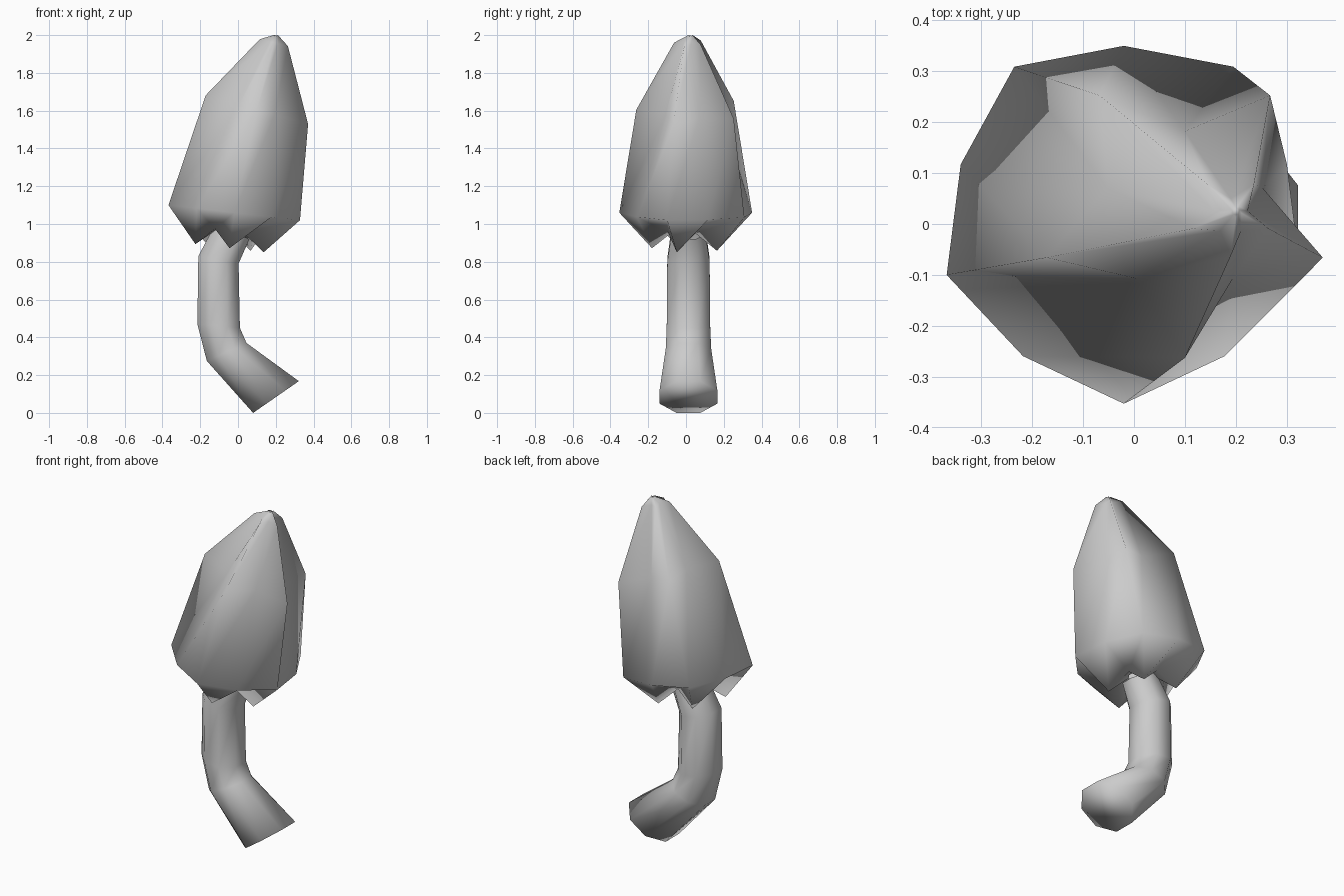
import bpy
from math import sin, cos, pi, radians

if "Cube" in bpy.data.objects:
    bpy.data.objects.remove(bpy.data.objects["Cube"])


def loft(name, rings, caps):
    """Skin equal-length rings of points into one smooth object."""
    n = len(rings[0])
    verts = [p for ring in rings for p in ring]
    faces = []
    for r in range(len(rings) - 1):
        for i in range(n):
            j = (i + 1) % n
            faces.append((r * n + i, r * n + j, (r + 1) * n + j, (r + 1) * n + i))
    if 'bottom' in caps:
        faces.append(tuple(reversed(range(n))))
    if 'top' in caps:
        faces.append(tuple(range(len(verts) - n, len(verts))))
    mesh = bpy.data.meshes.new(name)
    mesh.from_pydata(verts, [], faces)
    ob = bpy.data.objects.new(name, mesh)
    bpy.context.collection.objects.link(ob)
    for poly in mesh.polygons:
        poly.use_smooth = True
    return ob


# Bent stem: each ring is (left x, left z, right x, right z, radius in y)
stem_profile = [
    (0.08, 0.0, 0.322, 0.168, 0.153),
    (-0.165, 0.275, 0.045, 0.37, 0.12),
    (-0.215, 0.47, 0.01, 0.45, 0.115),
    (-0.21, 0.83, 0.003, 0.79, 0.112),
    (-0.12, 1.00, 0.06, 0.92, 0.09),
]
stem_rings = []
for x0, z0, x1, z1, ry in stem_profile:
    ring = []
    for i in range(8):
        a = 2 * pi * (i + 0.5) / 8
        k = cos(pi / 8)              # flat sides face left and right
        t = (1 + cos(a) / k) / 2
        ring.append((x0 + (x1 - x0) * t, 0.013 + ry * sin(a) / k, z0 + (z1 - z0) * t))
    stem_rings.append(ring)
loft("stem", stem_rings, {'bottom'})

# Five-petalled bud: centre x, centre y, then z and radius on the petal ridges,
# z and radius in the grooves between petals, and the sideways tilt
bud_profile = [
    (-0.03, 0.01, 0.98, 0.06, 0.98, 0.06, 0.10),
    (-0.045, 0.01, 0.872, 0.19, 0.965, 0.13, 0.12),
    (-0.02, 0.013, 1.06, 0.366, 1.06, 0.337, 0.115),
    (0.10, 0.022, 1.605, 0.285, 1.605, 0.16, 0.28),
    (0.19, 0.015, 1.96, 0.078, 1.96, 0.035, 0.25),
    (0.20, 0.025, 2.0, 0.012, 1.995, 0.008, 0.0),
]
bud_rings = []
for cx, cy, z_ridge, r_ridge, z_groove, r_groove, tilt in bud_profile:
    ring = []
    for i in range(10):
        a = radians(-18 + 36 * i)
        z, r = (z_groove, r_groove) if i % 2 else (z_ridge, r_ridge)
        ring.append((cx + r * cos(a), cy + r * sin(a), z - tilt * r * cos(a)))
    bud_rings.append(ring)
loft("bud", bud_rings, {'top'})
